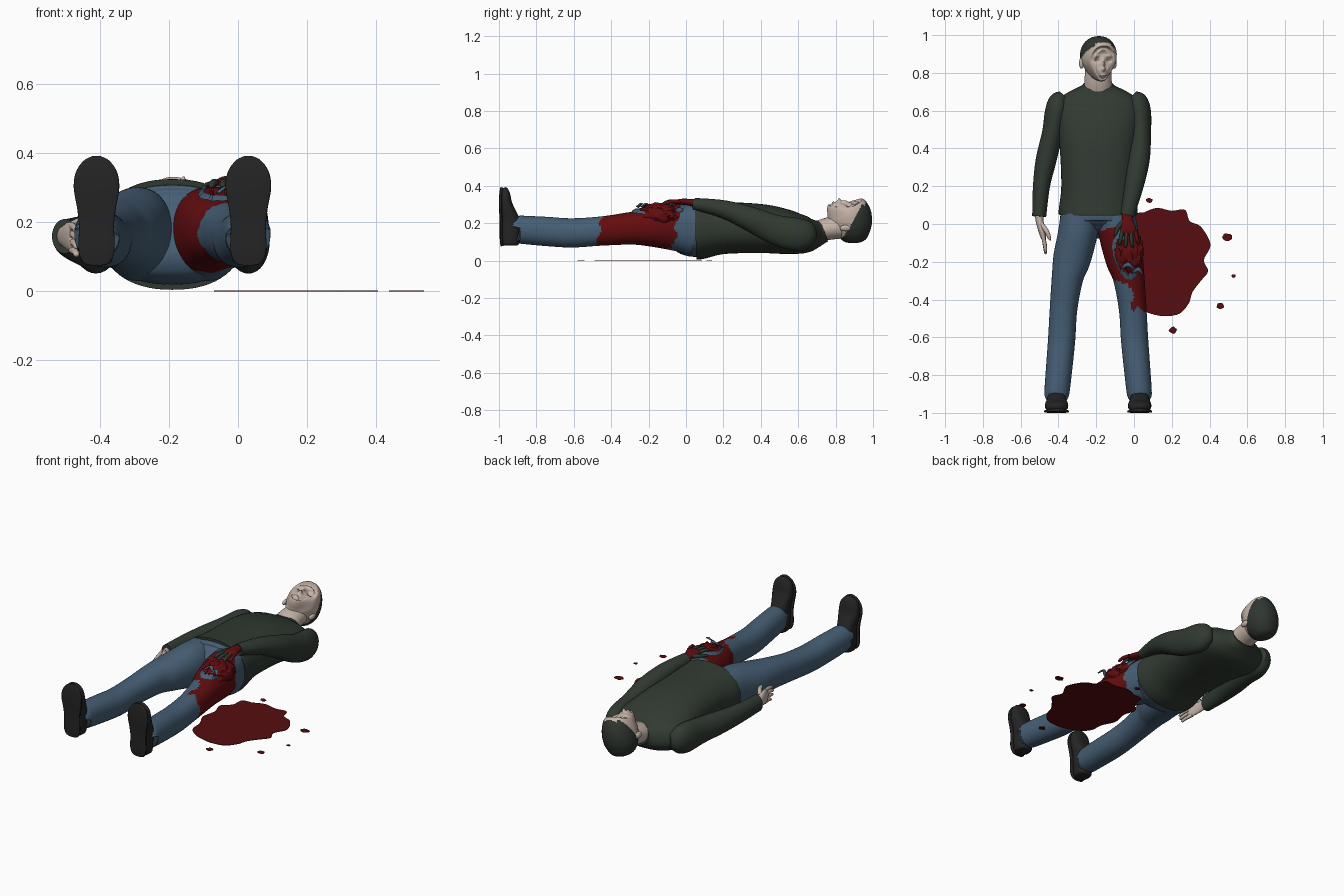
import bpy, bmesh, math, random
from mathutils import Vector, Matrix, noise
from mathutils.bvhtree import BVHTree

if "Cube" in bpy.data.objects:
    bpy.data.objects.remove(bpy.data.objects["Cube"])

random.seed(4)
CX = -0.19  # body centre line


def material(name, rgb):
    m = bpy.data.materials.new(name)
    m.diffuse_color = (*rgb, 1)
    m.use_nodes = True
    m.node_tree.nodes["Principled BSDF"].inputs["Base Color"].default_value = m.diffuse_color
    return m


SWEATER = material("dark_green_wool", (.030, .042, .031))
DENIM = material("blue_denim", (.062, .115, .180))
SKIN = material("pale_skin", (.56, .45, .39))
HAIR = material("dark_hair", (.028, .036, .029))
SHOE = material("black_leather", (.018, .018, .019))
RED = material("red_stain", (.125, .004, .005))
POOL = material("pool_red", (.095, .004, .005))
CREASE = material("skin_crease", (.20, .14, .12))


def make(name, bm, *mats):
    bmesh.ops.recalc_face_normals(bm, faces=bm.faces)
    me = bpy.data.meshes.new(name)
    bm.to_mesh(me)
    bm.free()
    ob = bpy.data.objects.new(name, me)
    bpy.context.collection.objects.link(ob)
    for m in mats:
        me.materials.append(m)
    return ob


def smooth_path(pts, steps):
    """Catmull-Rom resampling of equal-length tuples."""
    out = []
    for i in range(len(pts) - 1):
        a, b, c, d = (pts[max(i - 1, 0)], pts[i], pts[i + 1], pts[min(i + 2, len(pts) - 1)])
        for k in range(steps):
            t = k / steps
            out.append([.5 * (2 * q + (r - p) * t + (2 * p - 5 * q + 4 * r - s) * t * t
                              + (3 * q - p - 3 * r + s) * t ** 3) for p, q, r, s in zip(a, b, c, d)])
    return out + [list(pts[-1])]


def loft(name, secs, *mats, n=32, steps=5, up=(0, 0, 1), p=2.0):
    """Skin of superellipse sections (x, y, z, side radius, up radius)."""
    rows = smooth_path(secs, steps)
    bm, rings = bmesh.new(), []
    for i, r in enumerate(rows):
        t = (Vector(rows[min(i + 1, len(rows) - 1)][:3]) - Vector(rows[max(i - 1, 0)][:3])).normalized()
        a = t.cross(Vector(up)).normalized()
        b = a.cross(t)
        ring = []
        for k in range(n):
            w = math.tau * k / n
            c, s = math.cos(w), math.sin(w)
            u = math.copysign(abs(c) ** (2 / p), c) * max(r[3], .0008)
            v = math.copysign(abs(s) ** (2 / p), s) * max(r[4], .0008)
            ring.append(bm.verts.new(Vector(r[:3]) + a * u + b * v))
        rings.append(ring)
    for r0, r1 in zip(rings, rings[1:]):
        for k in range(n):
            bm.faces.new((r0[k], r0[(k + 1) % n], r1[(k + 1) % n], r1[k]))
    bm.faces.new(rings[0])
    bm.faces.new(rings[-1])
    return make(name, bm, *mats)


def span(y, z0, z1, rx, x=CX):
    return (x, y, (z0 + z1) / 2, rx, (z1 - z0) / 2)


def paint(ob, rule):
    for f in ob.data.polygons:
        f.material_index = rule(f.center)


def ball(name, loc, size, mat, rough=0):
    bm = bmesh.new()
    bmesh.ops.create_icosphere(bm, subdivisions=4, radius=1)
    for v in bm.verts:
        k = 1 + rough * noise.noise(v.co * 5)
        v.co = Vector(loc) + Vector(c * s * k for c, s in zip(v.co, size))
    return make(name, bm, mat)


# Sweater body and sleeves
loft("sweater_body", [span(.05, .005, .325, .208), span(.08, .008, .325, .208), span(.2, .035, .315, .195),
     span(.4, .04, .302, .203), span(.52, .035, .277, .22), span(.6, .035, .25, .23), span(.655, .045, .235, .215),
     span(.695, .07, .22, .16), span(.725, .09, .215, .095), span(.74, .1, .215, .078)],
     SWEATER, n=64, p=2.25)
loft("relaxed_sleeve", [(-.37, .68, .14, .03, .04), (-.395, .65, .14, .055, .075), (-.412, .59, .14, .06, .088),
     (-.432, .48, .145, .055, .078), (-.465, .34, .15, .055, .066), (-.49, .2, .155, .045, .056),
     (-.502, .04, .16, .037, .05)], SWEATER)
loft("raised_sleeve", [(-.01, .68, .14, .03, .04), (.015, .65, .14, .055, .075), (.032, .59, .14, .058, .088),
     (.035, .48, .165, .055, .08), (.025, .34, .225, .058, .065), (.0, .2, .275, .05, .048),
     (-.035, .045, .303, .036, .032)], SWEATER)

# Trousers
loft("trouser_hips", [span(.1, .025, .31, .195), span(.04, .02, .308, .2), span(0, .03, .3, .2),
     span(-.03, .06, .285, .17), span(-.05, .11, .25, .1)], DENIM, n=64, p=2.3)
LEG = [(.04, .1, .1, .03, .303), (-.05, .108, .104, .05, .3), (-.19, .14, .099, .075, .275),
       (-.29, .163, .083, .085, .26), (-.45, .183, .073, .08, .236), (-.61, .193, .072, .07, .226),
       (-.75, .205, .07, .078, .234), (-.88, .217, .067, .09, .24), (-.89, .218, .064, .093, .237)]
legs = {}
for side, s in (("left", 1), ("right", -1)):
    legs[s] = loft(side + "_trouser_leg", [span(y, z0, z1, r, CX + s * d) for y, d, r, z0, z1 in LEG],
                   DENIM, RED, n=72, steps=18, p=2.15)


def stained(c):
    e = .03 * noise.noise(c * 22) + .012 * noise.noise(c * 70)
    if not c.y < -.07 + (c.z - .1) * .25 + e:
        return 0
    return int(c.y > -.3 + e or (c.y > -.47 + .15 * (c.z - .1) + e and c.x > -.02 + e))


paint(legs[1], stained)

# Wound with a ragged rim of torn cloth
WC, WR = Vector((-.025, -.15, .24)), (.074, .115, .066)
ball("thigh_wound", WC, WR, RED, .22)
me = legs[1].data
tree = BVHTree.FromPolygons([v.co for v in me.vertices], [list(f.vertices) for f in me.polygons])
bm, rim, N = bmesh.new(), [], 80
for i in range(N):
    w = math.tau * i / N
    width = .16 + .14 * noise.noise(Vector((math.cos(w), math.sin(w), 0)) * 3)
    pair = []
    for r in (1.02 + random.uniform(-.1, .06), 1.08 + width + random.uniform(0, .06)):
        q = Vector((WC.x + WR[0] * r * math.cos(w), WC.y + WR[1] * r * math.sin(w), .29))
        hit, nor, _, _ = tree.find_nearest(q)
        pair.append(bm.verts.new(hit + nor * (.014 if r < 1.09 else .003)))
    rim.append(pair)
for a, b in zip(rim, rim[1:] + rim[:1]):
    bm.faces.new((a[0], a[1], b[1], b[0]))
make("torn_cloth_rim", bm, DENIM)
for i, (x, y, dx) in enumerate([(-.08, -.09, .05), (-.06, -.23, .06), (.0, -.255, .045)]):
    loft("torn_strip_%d" % i, [(x, y, .285, .008, .004), (x + dx * .5, y + .015, .304, .011, .004),
         (x + dx, y - .01, .288, .004, .003)], DENIM, n=8)

# Shoes: uppers and soles
for side, s in (("left", 1), ("right", -1)):
    x = CX + s * .22
    loft(side + "_shoe", [(x, y, z, a, b) for z, y, a, b in (
        (.08, -.94, .025, .03), (.09, -.94, .045, .047), (.15, -.94, .049, .052), (.2, -.938, .05, .055),
        (.235, -.945, .053, .047), (.3, -.962, .062, .034), (.35, -.967, .056, .028),
        (.378, -.971, .036, .02), (.388, -.975, .01, .009))], SHOE, up=(0, 1, 0), p=2.5)
    loft(side + "_sole", [(x, y, z, a, .008) for z, y, a in (
        (.077, -.984, .02), (.085, -.985, .04), (.12, -.988, .052), (.19, -.988, .051), (.24, -.99, .056),
        (.3, -.992, .066), (.345, -.991, .06), (.378, -.987, .038), (.391, -.984, .012))],
         SHOE, up=(0, 1, 0), p=4)

# Neck and head
loft("neck", [(CX, .69, .15, .078, .055), (CX, .76, .17, .072, .06), (CX, .85, .18, .068, .06)], SKIN)
head = loft("head", [(CX, y, z, a, b) for z, y, a, b in (
    (.094, .9, .001, .001), (.105, .9, .05, .055), (.14, .897, .078, .085), (.18, .89, .09, .107),
    (.22, .878, .091, .119), (.26, .863, .085, .117), (.29, .848, .07, .1), (.305, .845, .05, .076),
    (.311, .845, .022, .036), (.312, .845, .001, .001))],
    SKIN, HAIR, CREASE, n=96, steps=12, up=(0, 1, 0), p=2.15)
BUMPS = [(0, .818, .024, .012, .011), (0, .848, .014, .008, .022), (0, .786, .006, .02, .007),
         (0, .758, .008, .018, .01)]
for s in (1, -1):
    BUMPS += [(s * .034, .867, -.013, .016, .011), (s * .03, .89, .005, .024, .008)]


def is_hair(c):
    return c.y > .828 + (c.z - .12) * .57 + (.02 if abs(c.x - CX) < .045 and c.z > .25 else 0)


for v in head.data.vertices:
    c = v.co
    k = min(max((.87 - c.y) / .12, 0), 1)
    dx = (c.x - CX) * (1 - .32 * k * k * (3 - 2 * k))
    if c.z > .24:
        c.z += sum(h * math.exp(-((dx - x) / a) ** 2 - ((c.y - y) / b) ** 2) for x, y, h, a, b in BUMPS)
    c.x = CX + dx
    if is_hair(c):
        c.x += dx * .035


def face_colour(c):
    dx = abs(c.x - CX)
    if is_hair(c):
        return 1
    line = (dx < .022 and abs(c.y - .786) < .0022) or (abs(dx - .034) < .012 and abs(c.y - .867) < .003)
    return 2 if line and c.z > .25 else 0


paint(head, face_colour)
turned = [head] + [ball(n, (CX + s * .09, .852, .195), (.012, .03, .017), SKIN)
                   for n, s in (("left_ear", 1), ("right_ear", -1))]
pivot = Matrix.Translation((CX, 0, .2))
for ob in turned:
    ob.data.transform(pivot @ Matrix.Rotation(math.radians(14), 4, 'Y') @ pivot.inverted())

# Relaxed hand beside the hip
loft("relaxed_palm", [(-.502, .06, .16, .025, .032), (-.5, .02, .16, .021, .032), (-.49, -.03, .16, .018, .042),
     (-.478, -.075, .155, .014, .042), (-.476, -.083, .155, .006, .034)], SKIN, n=20)
for i in range(4):
    z, L = .19 - i * .023, (.07, .08, .075, .058)[i]
    loft("relaxed_finger_%d" % i, [(-.482, -.06, z, .01, .011), (-.472, -.08 - L * .45, z - .006, .01, .01),
         (-.468, -.08 - L * .9, z - .014, .008, .008), (-.467, -.08 - L, z - .016, .002, .002)], SKIN, n=12)
loft("relaxed_thumb", [(-.49, .0, .185, .012, .013), (-.462, -.04, .2, .012, .013), (-.447, -.075, .2, .009, .01),
     (-.443, -.088, .198, .002, .002)], SKIN, n=12)

# Hand pressed on the thigh
loft("pressing_palm", [(-.034, .06, .305, .028, .022), (-.034, .02, .312, .03, .018), (-.03, -.03, .315, .042, .015),
     (-.028, -.055, .312, .036, .009)], RED, n=20)
for i in range(4):
    x, L = -.062 + i * .023, (.06, .075, .072, .058)[i]
    f = (i - 1.5) * .01
    loft("pressing_finger_%d" % i, [(x, -.035, .315, .01, .01), (x + f * .6, -.05 - L * .5, .316, .01, .01),
         (x + f, -.05 - L * .9, .306, .008, .008), (x + f, -.05 - L, .303, .002, .002)],
         SWEATER if i < 3 else RED, n=12)
loft("pressing_thumb", [(-.055, .015, .31, .012, .012), (-.085, -.02, .307, .011, .011), (-.098, -.055, .298, .009, .009),
     (-.1, -.066, .295, .002, .002)], SWEATER, n=12)


# Pool and droplets on the floor
def puddle(name, pts):
    bm = bmesh.new()
    f = bm.faces.new([bm.verts.new((x, y, 0)) for x, y in pts])
    top = bmesh.ops.extrude_face_region(bm, geom=[f])
    bmesh.ops.translate(bm, vec=(0, 0, .003), verts=[v for v in top["geom"] if isinstance(v, bmesh.types.BMVert)])
    make(name, bm, POOL)


edge = [(.05, .06), (.12, .085), (.2, .07), (.27, .075), (.295, .015), (.355, -.015), (.405, -.11), (.37, -.19),
        (.392, -.25), (.355, -.3), (.31, -.36), (.29, -.42), (.24, -.475), (.16, -.488), (.09, -.475), (.03, -.45),
        (-.02, -.4), (-.03, -.32), (-.065, -.24), (-.05, -.15), (-.07, -.07), (-.02, -.02), (-.01, .05)]
puddle("floor_pool", smooth_path(edge + edge[:1], 5)[:-1])
for i, (x, y, r) in enumerate([(.08, .125, .017), (.493, -.07, .027), (.527, -.275, .012), (.457, -.435, .021),
                               (.206, -.562, .021)]):
    puddle("floor_droplet_%d" % i, [(x + r * random.uniform(.8, 1.1) * math.cos(k * math.tau / 14),
                                     y + r * random.uniform(.65, .95) * math.sin(k * math.tau / 14))
                                    for k in range(14)])

# Smooth shading with crisp edges
for ob in bpy.context.scene.objects:
    ob.select_set(True)
    bpy.context.view_layer.objects.active = ob
bpy.ops.object.shade_smooth_by_angle(angle=math.radians(45))
